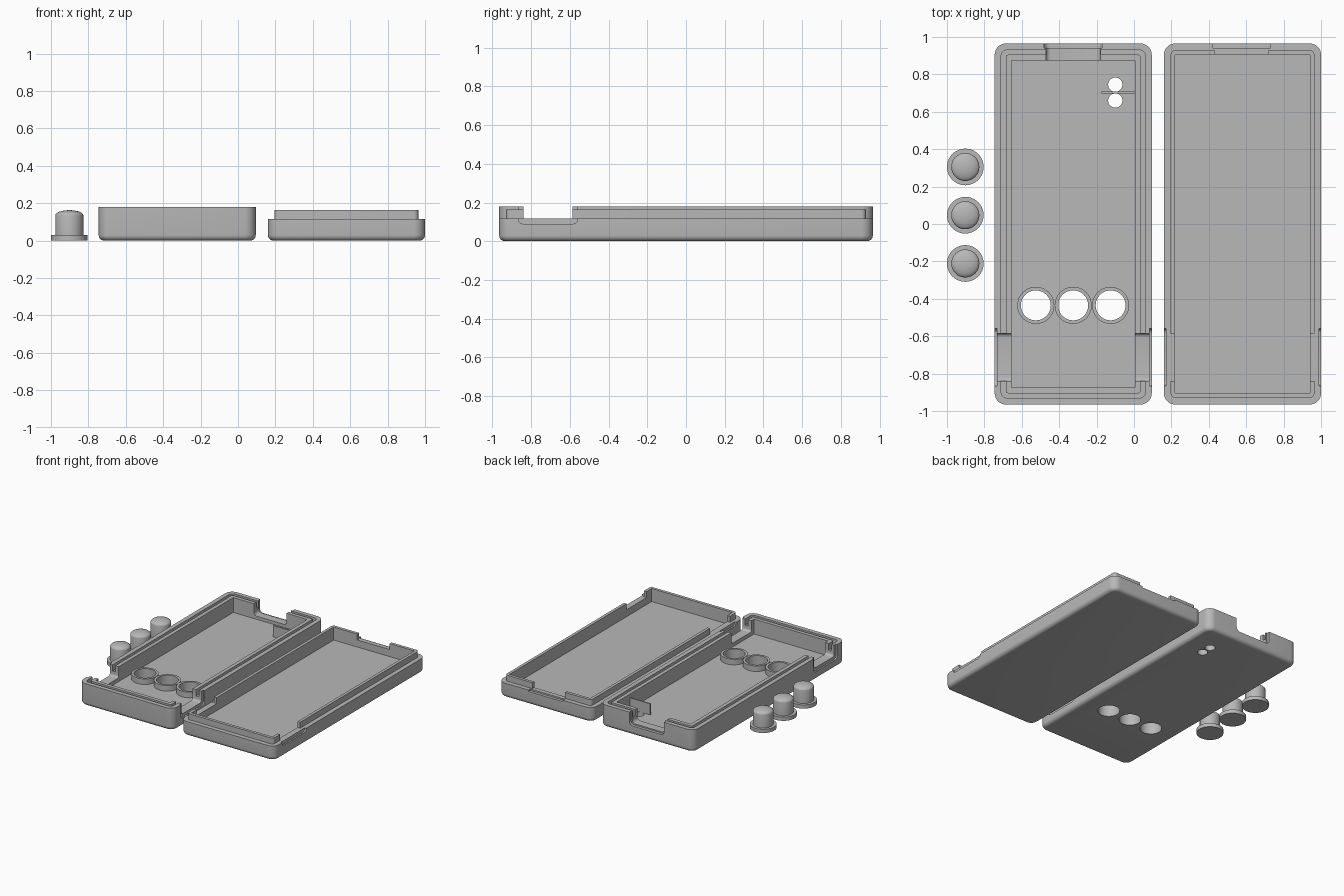
import bpy, bmesh, math
from mathutils import Vector

if "Cube" in bpy.data.objects:
    bpy.data.objects.remove(bpy.data.objects["Cube"])

grey = bpy.data.materials.new("light grey plastic")
grey.diffuse_color = (0.48, 0.48, 0.48, 1)
grey.use_nodes = True
grey.node_tree.nodes["Principled BSDF"].inputs["Base Color"].default_value = grey.diffuse_color


def finish(bm, name, smooth=True):
    bmesh.ops.recalc_face_normals(bm, faces=bm.faces)
    me = bpy.data.meshes.new(name)
    bm.to_mesh(me)
    bm.free()
    me.materials.append(grey)
    ob = bpy.data.objects.new(name, me)
    bpy.context.collection.objects.link(ob)
    if smooth:
        shade(ob)
    return ob


def shade(ob):
    bpy.ops.object.select_all(action='DESELECT')
    ob.select_set(True)
    bpy.context.view_layer.objects.active = ob
    bpy.ops.object.shade_smooth_by_angle(angle=math.radians(30))


def outline(cx, hx, hy, r, n=8):
    """Rounded rectangle in plan, centred on (cx, 0)."""
    pts = []
    for k, (sx, sy) in enumerate([(1, 1), (-1, 1), (-1, -1), (1, -1)]):
        for i in range(n + 1):
            a = math.pi / 2 * (k + i / n)
            pts.append((cx + sx * (hx - r) + r * math.cos(a), sy * (hy - r) + r * math.sin(a)))
    return pts


def tray(name, cx, section):
    """Loft a wall section (inset, z, corner radius) round the case, closed by two caps."""
    bm = bmesh.new()
    rings = [[bm.verts.new((x, y, z)) for x, y in outline(cx, 0.42 - d, 0.965 - d, r)]
             for d, z, r in section]
    for a, b in zip(rings, rings[1:]):
        for i in range(len(a)):
            j = (i + 1) % len(a)
            bm.faces.new((a[i], a[j], b[j], b[i]))
    bm.faces.new(rings[0])
    bm.faces.new(rings[-1])
    return finish(bm, name, False)


def block(name, lo, hi, axis=None, r=0.0):
    """Box between two corners; edges along `axis` may be rounded."""
    bm = bmesh.new()
    bmesh.ops.create_cube(bm, size=1)
    for v in bm.verts:
        v.co = Vector([(lo[i] + hi[i]) / 2 + v.co[i] * (hi[i] - lo[i]) for i in range(3)])
    if r:
        edges = [e for e in bm.edges
                 if abs((e.verts[0].co - e.verts[1].co)[axis]) > 1e-5]
        bmesh.ops.bevel(bm, geom=edges, offset=r, segments=5, profile=0.5, affect='EDGES')
    return finish(bm, name, False)


def lathe(name, x, y, profile, closed=False, n=48):
    """Revolve (radius, z) points round a vertical axis."""
    bm = bmesh.new()
    rings = []
    for r, z in profile:
        if r == 0:
            rings.append([bm.verts.new((x, y, z))] * n)
        else:
            rings.append([bm.verts.new((x + r * math.cos(2 * math.pi * i / n),
                                        y + r * math.sin(2 * math.pi * i / n), z)) for i in range(n)])
    pairs = list(zip(rings, rings[1:])) + ([(rings[-1], rings[0])] if closed else [])
    for a, b in pairs:
        for i in range(n):
            j = (i + 1) % n
            bm.faces.new(list(dict.fromkeys((a[i], a[j], b[j], b[i]))))
    return finish(bm, name)


def cut(ob, cutters):
    for c in cutters:
        m = ob.modifiers.new("cut", 'BOOLEAN')
        m.operation, m.solver, m.object = 'DIFFERENCE', 'EXACT', c
    me = bpy.data.meshes.new_from_object(
        ob.evaluated_get(bpy.context.evaluated_depsgraph_get()))
    ob.modifiers.clear()
    ob.data = me
    for c in cutters:
        bpy.data.objects.remove(c)
    shade(ob)


# Rounded bottom edge shared by both halves
R, FLOOR = 0.03, 0.06
foot = [(R - R * math.sin(a), R - R * math.cos(a), 0.06 - (R - R * math.sin(a)))
        for a in [math.pi / 2 * i / 6 for i in range(7)]]

# Deep case half: outer lip, groove, inner wall, floor
CX = -0.325
case = tray("case_body", CX, foot + [
    (0, 0.18, 0.06), (0.035, 0.18, 0.03), (0.035, 0.13, 0.03),
    (0.06, 0.13, 0.012), (0.06, 0.18, 0.012), (0.09, 0.18, 0.001), (0.09, FLOOR, 0.001)])
cutters = [block("cutter", (-0.47, 0.80, 0.085), (-0.18, 1.1, 0.4), 1, 0.025),
           block("cutter", (-0.48, 0.942, 0.075), (-0.17, 1.1, 0.4), 1, 0.03)]
for s in (-1, 1):  # side openings with a shallow outer recess
    def span(a, b):
        return sorted((CX + s * a, CX + s * b))
    a, b = span(0.30, 0.5)
    cutters.append(block("cutter", (a, -0.84, 0.09), (b, -0.585, 0.4), 0, 0.02))
    a, b = span(0.408, 0.5)
    cutters.append(block("cutter", (a, -0.865, 0.065), (b, -0.56, 0.4), 0, 0.03))
BUTTON_X = (-0.525, -0.325, -0.125)
holes = [(x, -0.435, 0.08) for x in BUTTON_X] + [(-0.1, 0.745, 0.038), (-0.1, 0.66, 0.038)]
for x, y, r in holes:
    cutters.append(lathe("cutter", x, y, [(0, -0.1), (r, -0.1), (r, 0.1), (0, 0.1)]))
cut(case, cutters)

# Collars round the button holes and the divider between the two small holes
for x in BUTTON_X:
    lathe("button_collar", x, -0.435,
          [(0.08, FLOOR), (0.099, FLOOR), (0.099, 0.105), (0.08, 0.105)], closed=True)
block("light_divider", (-0.175, 0.698, FLOOR - 0.01), (0.006, 0.708, 0.15))

# Shallow lid with a raised inner rim
LX = 0.58
lid = tray("lid", LX, foot + [
    (0, 0.117, 0.06), (0.036, 0.117, 0.024), (0.036, 0.165, 0.024),
    (0.06, 0.165, 0.001), (0.06, FLOOR, 0.001)])
cutters = [block("cutter", (0.43, 0.85, 0.117), (0.72, 1.1, 0.4)),
           block("cutter", (0.42, 0.942, 0.105), (0.73, 1.1, 0.4))]
for s in (-1, 1):
    a, b = sorted((LX + s * 0.3, LX + s * 0.5))
    cutters.append(block("cutter", (a, -0.84, 0.1165), (b, -0.585, 0.4)))
    a, b = sorted((LX + s * 0.408, LX + s * 0.5))
    cutters.append(block("cutter", (a, -0.865, 0.09), (b, -0.56, 0.4), 0, 0.022))
cut(lid, cutters)

# Loose domed push buttons
dome = [(0.075 * math.cos(t), 0.135 + 0.028 * math.sin(t))
        for t in [math.pi / 2 * i / 8 for i in range(8)]]
for y in (0.305, 0.047, -0.211):
    lathe("push_button", -0.902, y,
          [(0, 0), (0.098, 0), (0.098, 0.03), (0.075, 0.03)] + dome + [(0, 0.163)])
